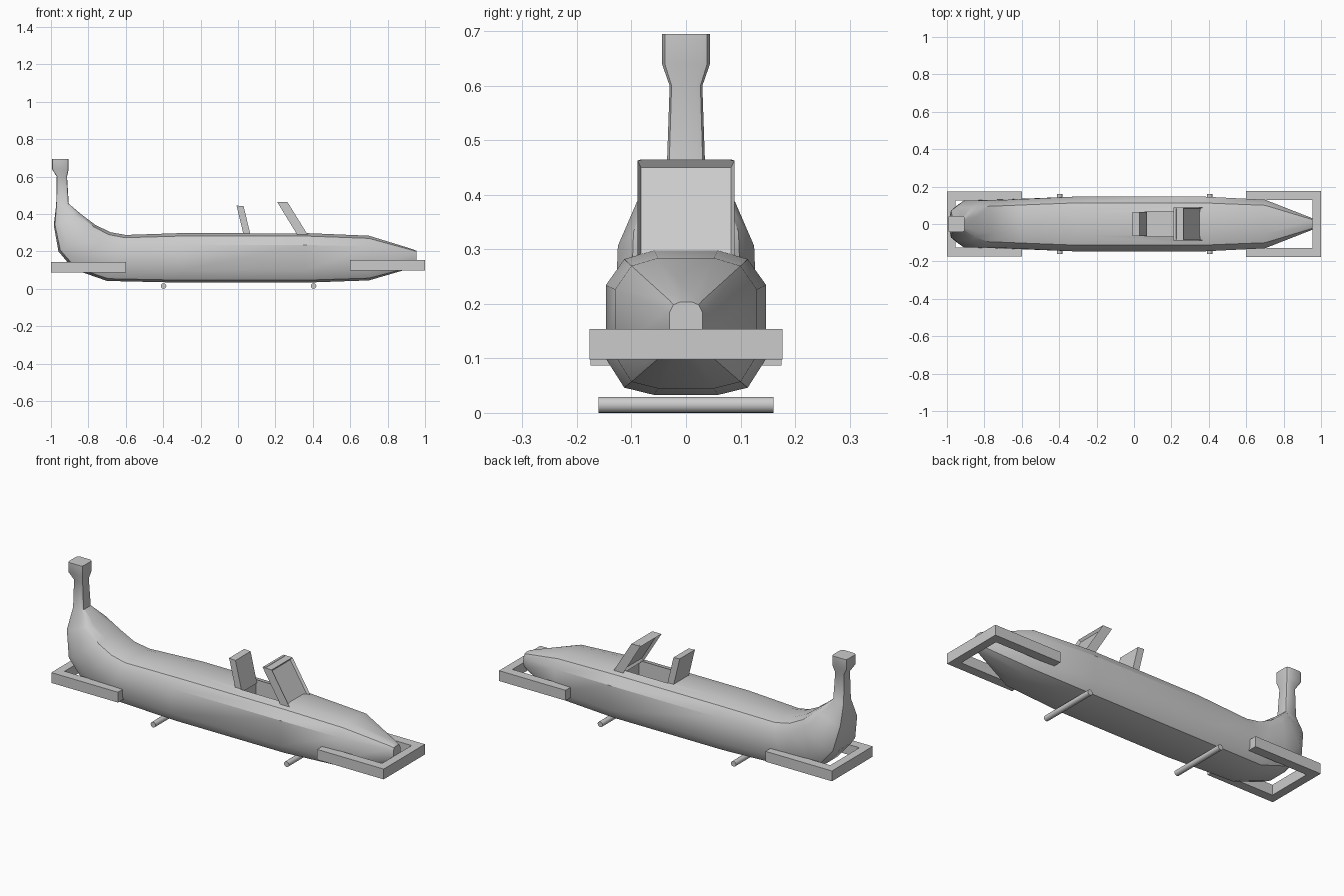
import bpy, bmesh, math
from mathutils import Matrix, Vector

if "Cube" in bpy.data.objects:
    bpy.data.objects.remove(bpy.data.objects["Cube"])


def make_object(name, bm, smooth=None):
    bmesh.ops.recalc_face_normals(bm, faces=bm.faces)
    me = bpy.data.meshes.new(name)
    bm.to_mesh(me)
    bm.free()
    ob = bpy.data.objects.new(name, me)
    bpy.context.collection.objects.link(ob)
    if smooth:
        shade(ob, smooth)
    return ob


def shade(ob, angle):
    bpy.ops.object.select_all(action='DESELECT')
    ob.select_set(True)
    bpy.context.view_layer.objects.active = ob
    bpy.ops.object.shade_smooth_by_angle(angle=math.radians(angle))


def prism(name, outline, to3d, offset):
    """Extrude a closed 2D outline by the vector offset."""
    bm = bmesh.new()
    f = bm.faces.new([bm.verts.new(to3d(a, b)) for a, b in outline])
    r = bmesh.ops.extrude_face_region(bm, geom=[f])
    bmesh.ops.translate(bm, vec=Vector(offset),
                        verts=[v for v in r['geom'] if isinstance(v, bmesh.types.BMVert)])
    return make_object(name, bm)


def loft(name, stations):
    """Bridge twelve-sided sections given as top x,z / bottom x,z / half width / squareness."""
    round_half = [(.40, 0), (.77, .05), (1, .25), (1, .76), (.77, .94), (.40, 1)]
    square_half = [(.60, 0), (.88, .03), (1, .15), (1, .85), (.88, .97), (.60, 1)]
    bm = bmesh.new()
    rings = []
    for xt, zt, xb, zb, w, k in stations:
        half = [(a + (c - a) * k, b + (d - b) * k)
                for (a, b), (c, d) in zip(round_half, square_half)]
        full = half + [(-u, v) for u, v in reversed(half)]
        rings.append([bm.verts.new((xb + (xt - xb) * v, u * w, zb + (zt - zb) * v))
                      for u, v in full])
    for r0, r1 in zip(rings, rings[1:]):
        for i in range(12):
            j = (i + 1) % 12
            bm.faces.new((r0[i], r0[j], r1[j], r1[i]))
    bm.faces.new(rings[0])
    bm.faces.new(rings[-1])
    return make_object(name, bm)


# hull sweeping up into the tail post
hull = loft("hull", [
    (.955, .203, .955, .125, .030, 0),
    (.93, .213, .93, .112, .040, 0),
    (.70, .284, .70, .045, .130, 0),
    (.36, .298, .36, .033, .147, 0),
    (-.30, .298, -.30, .033, .147, 0),
    (-.60, .288, -.70, .042, .132, 0),
    (-.68, .302, -.88, .105, .127, 0),
    (-.76, .340, -.96, .200, .125, 0),
    (-.84, .400, -.985, .340, .090, .3),
    (-.905, .455, -.972, .450, .035, 1),
    (-.914, .600, -.969, .600, .030, 1),
    (-.905, .640, -.995, .640, .044, 1),
    (-.905, .695, -.995, .695, .044, 1),
])

# cockpit opening
cutter = prism("cockpit_cutter", [(.06, -.068), (.33, -.068), (.33, .068), (.06, .068)],
               lambda x, y: (x, y, .20), (0, 0, .15))
mod = hull.modifiers.new("cockpit", 'BOOLEAN')
mod.operation = 'DIFFERENCE'
mod.solver = 'EXACT'
mod.object = cutter
bpy.context.view_layer.objects.active = hull
bpy.ops.object.modifier_apply(modifier="cockpit")
bpy.data.objects.remove(cutter, do_unlink=True)
shade(hull, 35)

# seat back
prism("seat_back", [(.032, .28), (.069, .28), (.030, .442), (-.008, .445)],
      lambda x, z: (x, -.065, z), (0, .13, 0))

# windshield: leaning frame with a recessed pane
shield = [(.316, .290), (.372, .290), (.265, .463), (.210, .463)]
bm = bmesh.new()
sides = [[bm.verts.new((x, y, z)) for x, z in shield] for y in (-.089, .089)]
a, b = sides
bm.faces.new(a)
bm.faces.new(b)
for i in range(4):
    bm.faces.new((a[i], a[(i + 1) % 4], b[(i + 1) % 4], b[i]))
bmesh.ops.recalc_face_normals(bm, faces=bm.faces)
panes = [f for f in bm.faces if abs(f.normal.x) > .5 and abs(f.normal.y) < .1]
bmesh.ops.inset_individual(bm, faces=panes, thickness=.009)
for f in panes:
    bmesh.ops.translate(bm, verts=f.verts, vec=-f.normal * .014)
make_object("windshield", bm)

# U-shaped bumpers at both ends
for name, s, z, y in (("front_bumper", 1, .098, .177), ("rear_bumper", -1, .087, .175)):
    outline = [(.6, -y), (1, -y), (1, y), (.6, y),
               (.6, y - .05), (.955, y - .05), (.955, .05 - y), (.6, .05 - y)]
    prism(name, outline, lambda px, py: (s * px, py, z), (0, 0, .056))

# axles
for name, x in (("front_axle", .404), ("rear_axle", -.398)):
    bm = bmesh.new()
    bmesh.ops.create_cone(bm, cap_ends=True, segments=16, radius1=.0148, radius2=.0148,
                          depth=.321,
                          matrix=Matrix.Translation((x, 0, .0148)) @ Matrix.Rotation(math.pi / 2, 4, 'X'))
    make_object(name, bm, 35)
